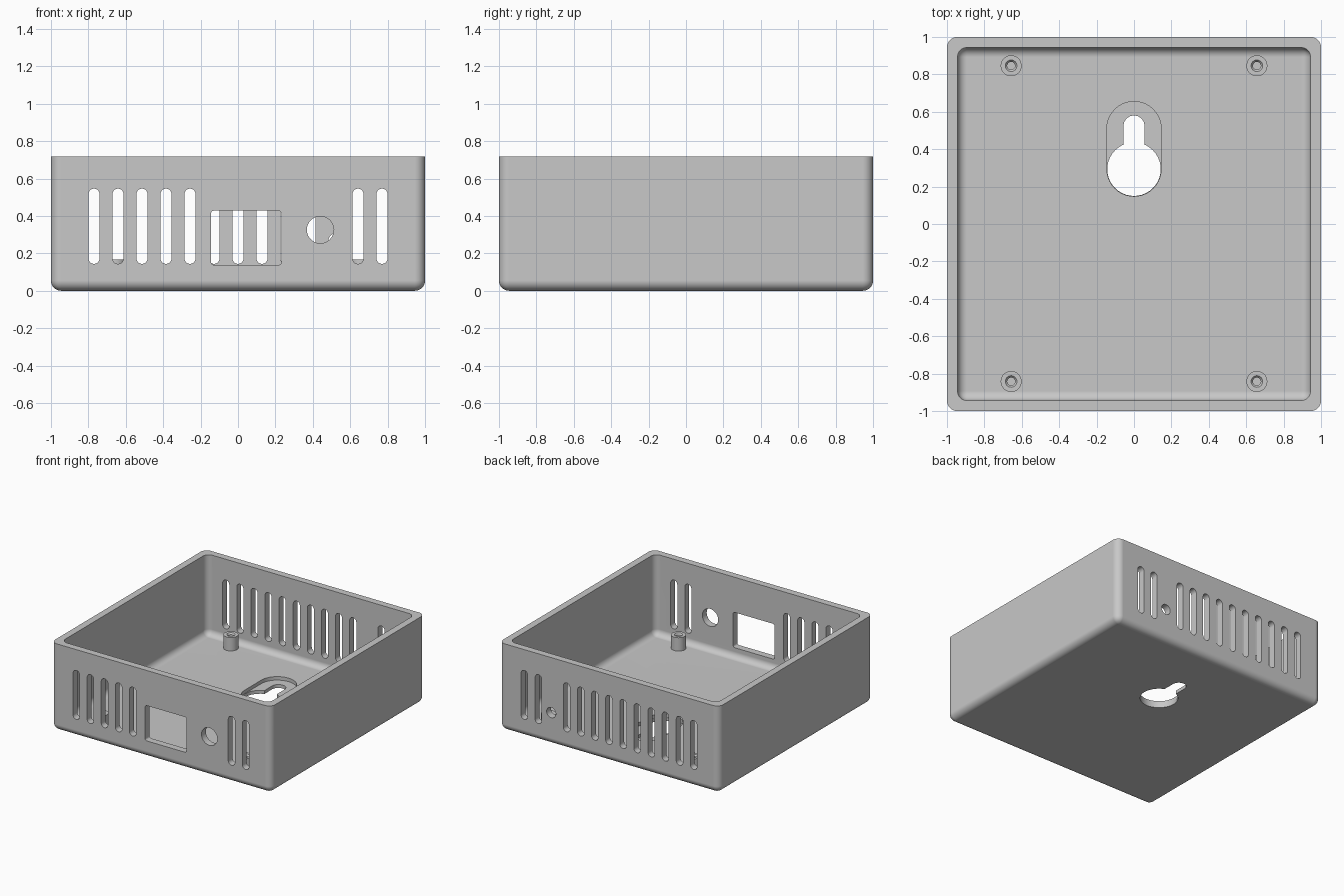
import bpy, bmesh, math
from mathutils import Matrix, Vector

default_cube = bpy.data.objects.get("Cube")
if default_cube:
    bpy.data.objects.remove(default_cube, do_unlink=True)

HEIGHT, WALL, FILLET = 0.717, 0.057, 0.055
INNER = 1 - WALL

grey = bpy.data.materials.new("plain grey")
grey.use_nodes = True
grey.diffuse_color = (0.58, 0.58, 0.58, 1)
grey.node_tree.nodes["Principled BSDF"].inputs["Base Color"].default_value = grey.diffuse_color


def make_object(name, bm):
    bmesh.ops.recalc_face_normals(bm, faces=bm.faces)
    mesh = bpy.data.meshes.new(name)
    bm.to_mesh(mesh)
    bm.free()
    mesh.materials.append(grey)
    obj = bpy.data.objects.new(name, mesh)
    bpy.context.collection.objects.link(obj)
    return obj


def activate(obj):
    bpy.ops.object.select_all(action='DESELECT')
    obj.select_set(True)
    bpy.context.view_layer.objects.active = obj


def tub(name, half, bottom, top, radius):
    """Block with rounded vertical and bottom edges and a flat, sharp top."""
    bm = bmesh.new()
    bmesh.ops.create_cube(bm, size=1)
    for v in bm.verts:
        v.co = (v.co.x * 2 * half, v.co.y * 2 * half, top if v.co.z > 0 else bottom)
    edges = [e for e in bm.edges if min(v.co.z for v in e.verts) < top]
    bmesh.ops.bevel(bm, geom=edges, offset=radius, segments=8, profile=0.5, affect='EDGES')
    return make_object(name, bm)


def prism(w, h, r, cx, cy, a, b, on_wall=False):
    """Rounded rectangle extruded from a to b; on_wall stands it upright in xz."""
    bm = bmesh.new()
    verts = []
    steps = 10
    for quarter, (sx, sy) in enumerate([(1, 1), (-1, 1), (-1, -1), (1, -1)]):
        for i in range(steps + 1):
            t = (quarter + i / steps) * math.pi / 2
            x = cx + sx * (w / 2 - r) + r * math.cos(t)
            y = cy + sy * (h / 2 - r) + r * math.sin(t)
            verts.append(bm.verts.new((x, y, a)))
    face = bm.faces.new(verts)
    new = bmesh.ops.extrude_face_region(bm, geom=[face])["geom"]
    bmesh.ops.translate(bm, vec=(0, 0, b - a),
                        verts=[g for g in new if isinstance(g, bmesh.types.BMVert)])
    bmesh.ops.remove_doubles(bm, verts=bm.verts, dist=1e-5)
    if on_wall:
        bm.transform(Matrix.Rotation(math.pi / 2, 4, 'X'))
    return make_object("cutter", bm)


def cut(target, cutter):
    cutter.hide_render = True
    mod = target.modifiers.new("cut", 'BOOLEAN')
    mod.operation = 'DIFFERENCE'
    mod.solver = 'EXACT'
    mod.object = cutter
    activate(target)
    bpy.ops.object.modifier_apply(modifier=mod.name)
    bpy.data.objects.remove(cutter, do_unlink=True)


# Open tray
case = tub("case", 1, 0, HEIGHT, FILLET)
cut(case, tub("cavity", INNER, WALL, HEIGHT + 0.2, 0.05))

# Vent slots in the front and back walls
PITCH = 0.1283
front, back = (0.9, 1.05), (-1.05, -0.9)
slots = {front: [-6, -5, -4, -3, -2, 5, 6],
         back: list(range(-6, 4)) + [5, 6]}
for wall, places in slots.items():
    for n in places:
        cut(case, prism(0.06, 0.402, 0.03, n * PITCH, 0.345, *wall, on_wall=True))

# Connector window and round ports
cut(case, prism(0.376, 0.29, 0.015, 0.044, 0.283, *front, on_wall=True))
cut(case, prism(0.144, 0.144, 0.072, 0.44, 0.326, *front, on_wall=True))
cut(case, prism(0.084, 0.084, 0.042, 0.525, 0.265, *back, on_wall=True))

# Keyhole hanger in the floor, with a recess for the screw head
cut(case, prism(0.29, 0.507, 0.145, 0, 0.4015, 0.028, 0.2))
cut(case, prism(0.286, 0.286, 0.143, 0, 0.293, -0.1, 0.2))
cut(case, prism(0.112, 0.28, 0.056, 0, 0.44, -0.1, 0.2))

activate(case)
bpy.ops.object.shade_smooth_by_angle(angle=math.radians(30))
case.modifiers.new("flat faces", 'WEIGHTED_NORMAL').keep_sharp = True


# Screw posts with a countersunk blind hole
def screw_post(name, x, y):
    profile = [(0, 0.04), (0.056, 0.04), (0.056, 0.167), (0.031, 0.167),
               (0.021, 0.155), (0.021, 0.06), (0, 0.06)]
    bm = bmesh.new()
    ring = [bm.verts.new((r, 0, z)) for r, z in profile]
    edges = [bm.edges.new(pair) for pair in zip(ring, ring[1:])]
    bmesh.ops.spin(bm, geom=ring + edges, cent=(0, 0, 0), axis=(0, 0, 1),
                   angle=2 * math.pi, steps=32)
    bmesh.ops.remove_doubles(bm, verts=bm.verts, dist=1e-5)
    bmesh.ops.translate(bm, vec=Vector((x, y, 0)), verts=bm.verts)
    post = make_object(name, bm)
    activate(post)
    bpy.ops.object.shade_smooth_by_angle(angle=math.radians(30))


for side, x in (("left", 0.657), ("right", -0.657)):
    for end, y in (("front", -0.842), ("back", 0.846)):
        screw_post(f"{end}_{side}_screw_post", x, y)
